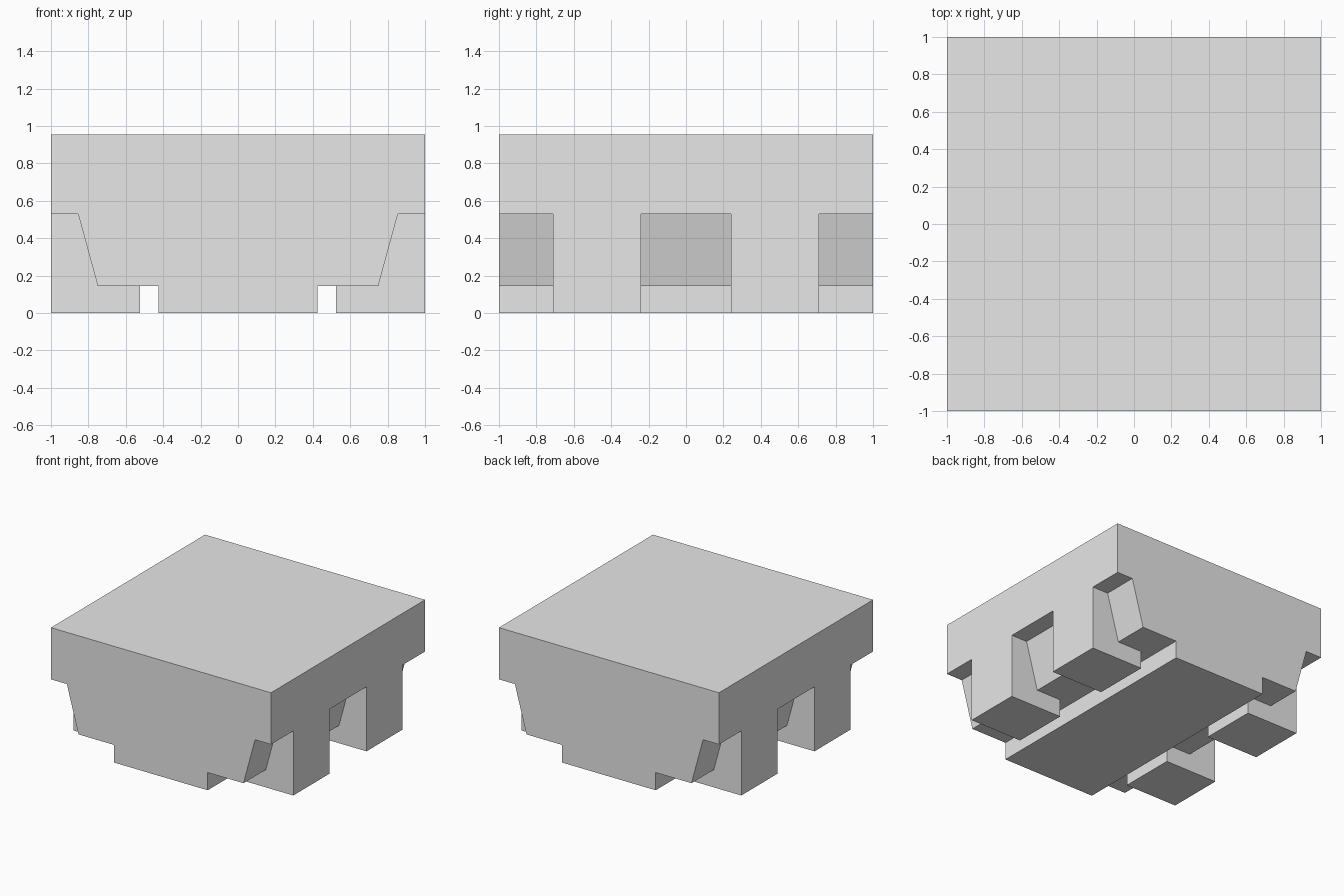
import bpy
import bmesh

cube = bpy.data.objects.get("Cube")
if cube:
    bpy.data.objects.remove(cube, do_unlink=True)

grey = bpy.data.materials.new("light grey")
grey.use_nodes = True
grey.diffuse_color = (0.8, 0.8, 0.8, 1)
grey.node_tree.nodes["Principled BSDF"].inputs["Base Color"].default_value = (0.8, 0.8, 0.8, 1)

TOP = 0.955       # deck height
OVERHANG = 0.53   # underside of the overhang
STEP = 0.145      # underside of the shoulder
KEEL, LEG_IN = 0.425, 0.525
LEG_Y = (0.24, 0.71)


def prism(bm, outline, y0, y1):
    """Extrude an x-z outline from y0 to y1."""
    face = bm.faces.new([bm.verts.new((x, y0, z)) for x, z in outline])
    new = bmesh.ops.extrude_face_region(bm, geom=[face])["geom"]
    verts = [v for v in new if isinstance(v, bmesh.types.BMVert)]
    bmesh.ops.translate(bm, verts=verts, vec=(0, y1 - y0, 0))


def make_object(name, bm):
    bmesh.ops.recalc_face_normals(bm, faces=bm.faces[:])
    mesh = bpy.data.meshes.new(name)
    bm.to_mesh(mesh)
    bm.free()
    mesh.materials.append(grey)
    obj = bpy.data.objects.new(name, mesh)
    bpy.context.collection.objects.link(obj)
    return obj


# Block with a slot on each side of the central keel
half = [(KEEL, 0), (KEEL, STEP), (LEG_IN, STEP), (LEG_IN, 0), (1, 0), (1, TOP)]
bm = bmesh.new()
prism(bm, half + [(-x, z) for x, z in reversed(half)], -1, 1)
block = make_object("table_block", bm)

# Side gaps that leave two legs per side
gap = [(0.48, -0.1), (0.48, STEP), (0.75, STEP), (0.855, OVERHANG), (1.1, OVERHANG), (1.1, -0.1)]
bm = bmesh.new()
for side in (-1, 1):
    outline = [(side * x, z) for x, z in gap]
    for y0, y1 in ((-1.1, -LEG_Y[1]), (-LEG_Y[0], LEG_Y[0]), (LEG_Y[1], 1.1)):
        prism(bm, outline, y0, y1)
cutter = make_object("gap_cutter", bm)
cutter.hide_render = True

cut = block.modifiers.new("leg gaps", 'BOOLEAN')
cut.operation = 'DIFFERENCE'
cut.solver = 'EXACT'
cut.object = cutter
bpy.context.view_layer.objects.active = block
bpy.ops.object.modifier_apply(modifier=cut.name)
bpy.data.objects.remove(cutter, do_unlink=True)
